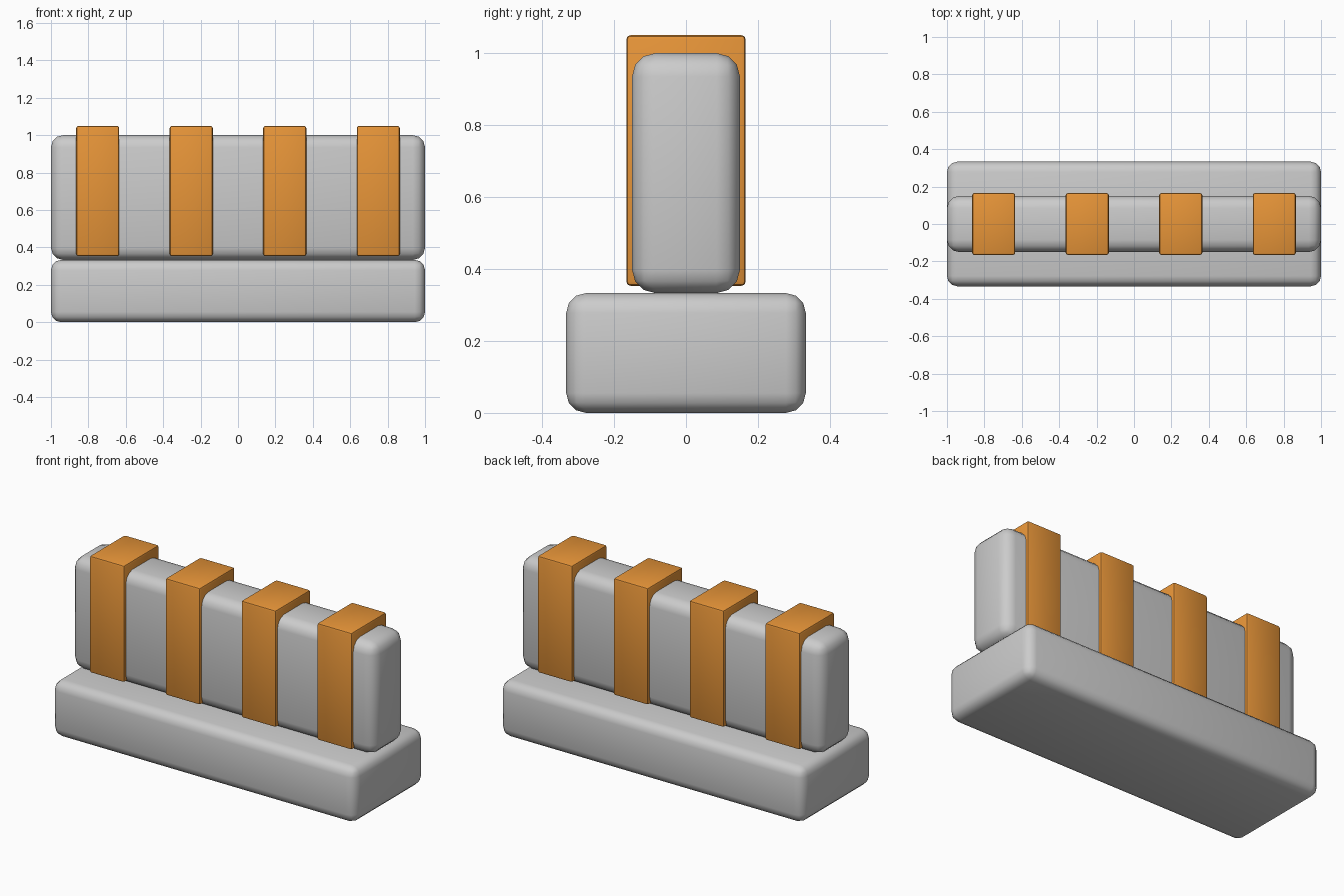
import bpy
from math import radians

if "Cube" in bpy.data.objects:
    bpy.data.objects.remove(bpy.data.objects["Cube"])

orange = bpy.data.materials.new("orange")
orange.diffuse_color = (0.8, 0.3, 0.04, 1)
orange.use_nodes = True
orange.node_tree.nodes["Principled BSDF"].inputs["Base Color"].default_value = orange.diffuse_color


def rounded_box(name, x, size, z0, radius, segments, material=None):
    """Box centred on y = 0 with its bottom at z0 and rounded edges."""
    bpy.ops.mesh.primitive_cube_add(size=1, location=(x, 0, z0 + size[2] / 2))
    ob = bpy.context.object
    ob.name = name
    ob.scale = size
    bpy.ops.object.transform_apply(location=False, rotation=False, scale=True)
    bevel = ob.modifiers.new("rounded_edges", 'BEVEL')
    bevel.width = radius
    bevel.segments = segments
    bpy.ops.object.modifier_apply(modifier=bevel.name)
    bpy.ops.object.shade_smooth_by_angle(angle=radians(40))
    if material:
        ob.data.materials.append(material)
    return ob


# Wide footing and the narrow wall standing on it
rounded_box("base", 0, (2, 0.666, 0.333), 0, 0.055, 3)
rounded_box("wall", 0, (2, 0.3, 0.667), 0.333, 0.065, 3)

# Four orange bands around the wall
for i in range(4):
    rounded_box(f"band_{i + 1}", -0.75 + 0.5 * i, (0.23, 0.332, 0.697),
                0.353, 0.012, 2, orange)
